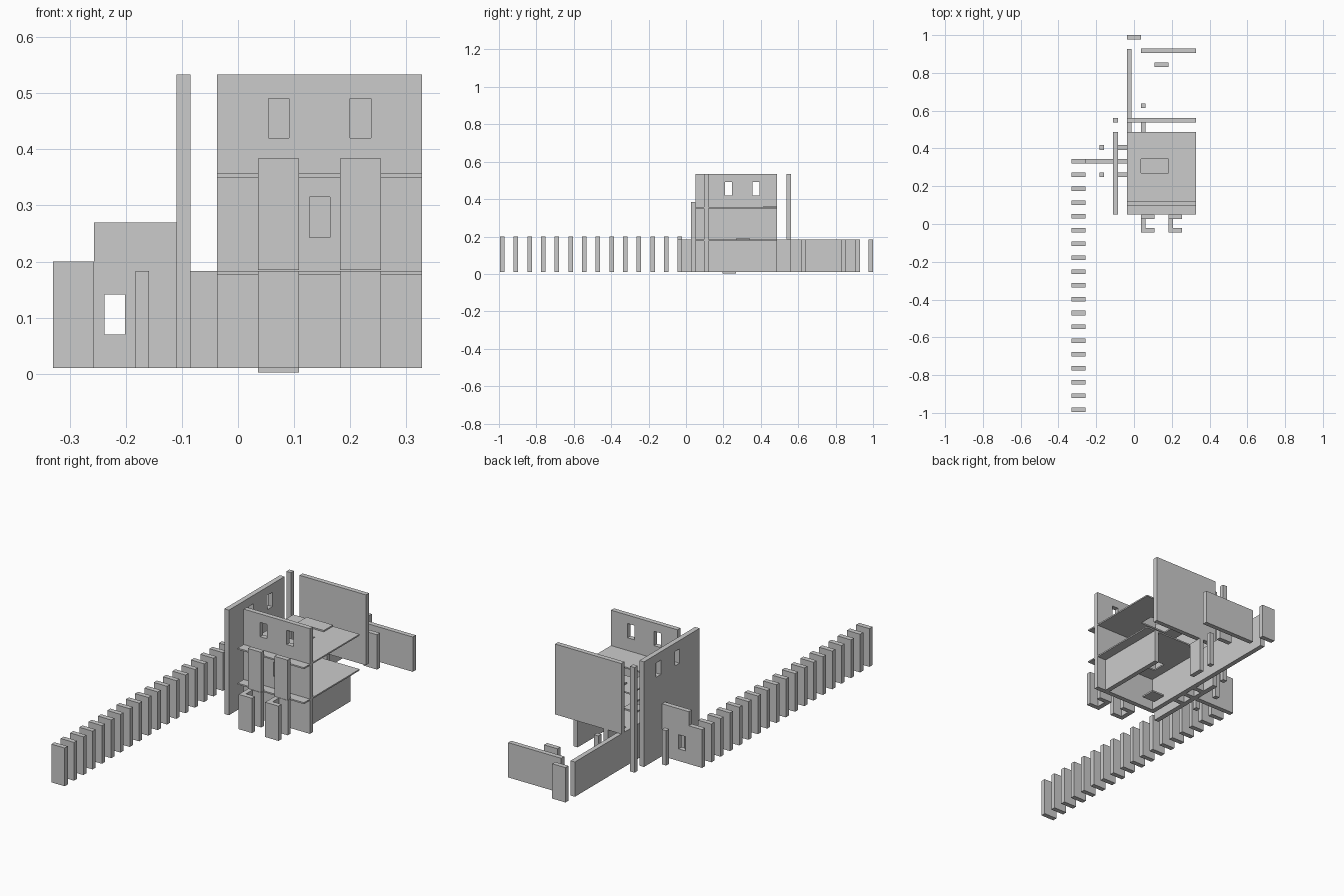
import bpy, bmesh
from mathutils import Vector

if "Cube" in bpy.data.objects:
    bpy.data.objects.remove(bpy.data.objects["Cube"])

U = 0.073        # plan module
T = 0.024        # wall thickness
Z0, Z1, Z2, TOP = 0.01, 0.183, 0.357, 0.533
SLAB = 0.007


def box(name, x, y, z):
    """Box from (min, max) ranges."""
    bm = bmesh.new()
    bmesh.ops.create_cube(bm, size=1)
    for v in bm.verts:
        v.co = Vector([r[0] + (c + 0.5) * (r[1] - r[0]) for r, c in zip((x, y, z), v.co)])
    me = bpy.data.meshes.new(name)
    bm.to_mesh(me)
    bm.free()
    ob = bpy.data.objects.new(name, me)
    bpy.context.collection.objects.link(ob)
    return ob


def cut(ob, *holes):
    """Cut box-shaped openings and bake the result."""
    for h in holes:
        cutter = box("cutter", *h)
        cutter.hide_render = True
        mod = ob.modifiers.new("opening", 'BOOLEAN')
        mod.object, mod.operation, mod.solver = cutter, 'DIFFERENCE', 'EXACT'
        bpy.context.view_layer.objects.active = ob
        bpy.ops.object.modifier_apply(modifier=mod.name)
        bpy.data.objects.remove(cutter)


XL, XR = -0.037, 0.328
YF, YS, YB = 0.097, 0.05, 0.487
GROUND = (Z0, Z1)

# Fence panels running forward from the garden wall
for i in range(19):
    y = 0.333 - i * 0.0731
    box("fence_panel", (-0.33, -0.257), (y - T / 2, y + T / 2), (Z0, 0.2))

# Garden wall with window, and its low link to the house
garden = box("garden_wall", (-0.257, -0.11), (0.321, 0.345), (Z0, 0.27))
cut(garden, ((-0.238, -0.201), (0.2, 0.4), (0.07, 0.141)))
box("garden_wall_link", (-0.085, XL), (0.321, 0.345), GROUND)

# Door jambs either side of the garden wall
for y in (0.248, 0.393):
    box("garden_post", (-0.183, -0.159), (y, y + T), GROUND)
    box("passage_jamb", (-0.085, XL), (y, y + T), GROUND)

# Tall left wall with two upper windows, and the tall rear post
side = box("left_wall", (-0.11, -0.085), (YS, YB), (Z0, TOP))
cut(side, *[((-0.2, 0), (y, y + 0.037), (0.42, 0.491)) for y in (0.208, 0.355)])
box("rear_post", (-0.11, -0.085), (0.537, 0.561), (Z0, TOP))

# Front wall, one panel per storey
FW = (YF, YF + T)
box("front_wall_ground", (XL, XR), FW, (Z0, Z1 - SLAB))
mid = box("front_wall_middle", (XL, XR), FW, (Z1, Z2 - SLAB))
cut(mid, ((0.127, 0.164), (0, 0.2), (0.243, 0.315)))
top = box("front_wall_top", (XL, XR), FW, (Z2, TOP))
cut(top, *[((x, x + 0.037), (0, 0.2), (0.42, 0.491)) for x in (0.054, 0.2)])

# Floor slabs with stair openings
low = box("middle_floor", (XL, XR), (YS, YB), (Z1 - SLAB, Z1))
cut(low, ((0.036, 0.109), (0.194, 0.267), (0.1, 0.25)))
up = box("upper_floor", (XL, XR), (YS, YB), (Z2 - SLAB, Z2))
cut(up, ((0.036, 0.182), (0.271, 0.344), (0.3, 0.4)))

# Stair landing plates
box("ground_landing", (0.036, 0.109), (0.194, 0.267), (0.002, Z0))
box("middle_landing", (0.036, 0.109), (0.268, 0.341), (Z1, Z1 + SLAB))
box("upper_landing", (0.036, 0.182), (0.414, YB), (Z2, Z2 + SLAB))

# Porch screens: corner screens below, flat balcony screens above
for x in (0.036, 0.182):
    box("porch_screen", (x, x + U), (-0.046, -0.022), GROUND)
    box("porch_return", (x, x + T), (-0.022, 0.027), GROUND)
    box("porch_inner_screen", (x, x + U), (0.027, YS), GROUND)
    box("balcony_screen", (x, x + U), (0.026, YS), (Z1 + 0.002, 0.384))

# Ground-floor side walls
box("ground_right_wall", (0.255, 0.279), (YF + T, YB), (Z0, Z1 - SLAB))
box("ground_left_wall", (XL, XL + T), (YF + T, YB), (Z0, Z1 - SLAB))
box("yard_left_wall", (XL, XL + T), (YB, 0.926), GROUND)

# Raised back wall
box("back_wall", (XL, XR), (0.537, 0.561), (Z1, TOP))

# Rear yard walls and posts
box("rear_passage_wall", (0.036, 0.06), (YB, 0.561), (Z0, Z1))
box("yard_post", (0.036, 0.06), (0.614, 0.638), GROUND)
box("yard_screen", (0.109, 0.182), (0.832, 0.856), GROUND)
box("yard_back_wall", (0.036, XR), (0.905, 0.929), GROUND)
box("yard_gate_screen", (XL, 0.036), (0.976, 1.0), GROUND)
